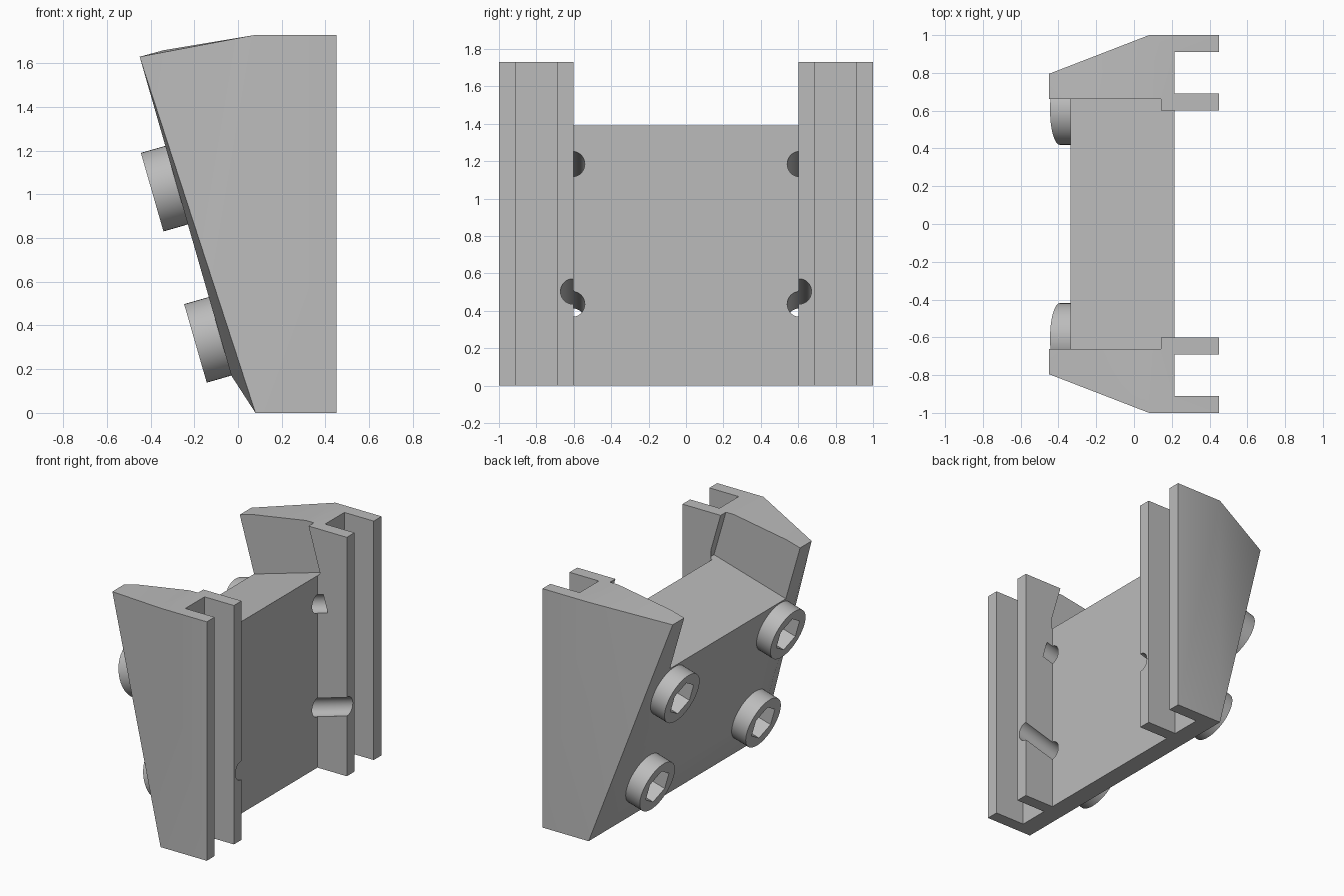
import bpy, bmesh, math
from mathutils import Matrix, Vector

if "Cube" in bpy.data.objects:
    bpy.data.objects.remove(bpy.data.objects["Cube"], do_unlink=True)

TILT = math.atan(0.288)      # lean of the sloped face
gray = bpy.data.materials.new("plain gray")
gray.use_nodes = True
gray.diffuse_color = (0.5, 0.5, 0.5, 1)
gray.node_tree.nodes["Principled BSDF"].inputs["Base Color"].default_value = (0.5, 0.5, 0.5, 1)


def make(name, bm):
    bmesh.ops.recalc_face_normals(bm, faces=bm.faces)
    mesh = bpy.data.meshes.new(name)
    bm.to_mesh(mesh)
    bm.free()
    mesh.materials.append(gray)
    ob = bpy.data.objects.new(name, mesh)
    bpy.context.collection.objects.link(ob)
    return ob


def tilted(x, y, z):
    """Frame whose x runs into the sloped face and z runs up it."""
    return Matrix.Translation((x, y, z)) @ Matrix.Rotation(-TILT, 4, 'Y')


def box(name, low, high, frame=Matrix()):
    bm = bmesh.new()
    bmesh.ops.create_cube(bm, size=1)
    low, high = Vector(low), Vector(high)
    for v in bm.verts:
        v.co = frame @ ((low + high) / 2 + v.co * (high - low))
    return make(name, bm)


def prism(name, sides, radius, x0, x1, frame):
    bm = bmesh.new()
    rings = []
    for x in (x0, x1):
        angles = [math.tau * k / sides for k in range(sides)]
        rings.append([bm.verts.new(frame @ Vector((x, radius * math.sin(a), radius * math.cos(a))))
                      for a in angles])
        bm.faces.new(rings[-1])
    for k in range(sides):
        j = (k + 1) % sides
        bm.faces.new((rings[0][k], rings[0][j], rings[1][j], rings[1][k]))
    return make(name, bm)


def cut(ob, cutters):
    for c in cutters:
        c.hide_render = True
        mod = ob.modifiers.new("cut", 'BOOLEAN')
        mod.operation, mod.solver, mod.object = 'DIFFERENCE', 'EXACT', c
    bpy.context.view_layer.update()
    result = ob.evaluated_get(bpy.context.evaluated_depsgraph_get())
    mesh = bpy.data.meshes.new_from_object(result)
    ob.modifiers.clear()
    ob.data = mesh
    for c in cutters:
        bpy.data.objects.remove(c, do_unlink=True)


def smooth(ob):
    bpy.ops.object.select_all(action='DESELECT')
    ob.select_set(True)
    bpy.context.view_layer.objects.active = ob
    bpy.ops.object.shade_smooth_by_angle(angle=math.radians(30))


# Wedge block: convex hull of its corners, mirrored across y
corners = [(0.45, 1, 0), (0.45, 1, 1.73), (0.08, 1, 0), (0.08, 1, 1.73),
           (-0.45, 0.795, 1.63), (-0.34, 0.663, 1.66), (-0.03, 0.8, 0.17)]
bm = bmesh.new()
for x, y, z in corners:
    for side in (1, -1):
        bm.verts.new((x, y * side, z))
bmesh.ops.convex_hull(bm, input=bm.verts)
bmesh.ops.dissolve_limit(bm, angle_limit=0.002, verts=bm.verts, edges=bm.edges)
body = make("mount_body", bm)

# Rear recess, two rail slots, and the tilted opening between the wings
notch = tilted(0.24, 0, 1.397)
cutters = [box("recess", (0.215, -0.602, -1), (1, 0.602, 3)),
           box("opening", (-2, -0.663, 0), (0, 0.663, 2), notch),
           box("opening_back", (-2, -0.602, 0), (1, 0.602, 2), notch)]
for side in (1, -1):
    ys = sorted((0.69 * side, 0.91 * side))
    cutters.append(box("slot", (0.215, ys[0], -1), (1, ys[1], 3)))

# Four bolt heads with hex sockets, and the bolt holes behind them
heads = []
for level, x, z in (("upper", -0.289, 1.04), ("lower", -0.091, 0.348)):
    for label, side in (("left", 1), ("right", -1)):
        frame = tilted(x, 0.606 * side, z)
        cutters.append(prism("hole", 32, 0.065, -0.05, 0.592, frame))
        head = prism(f"{level}_{label}_bolt_head", 48, 0.187, -0.108, 0.02, frame)
        cut(head, [prism("socket", 6, 0.125, -0.3, 0.3, frame)])
        heads.append(head)

cut(body, cutters)
for ob in [body] + heads:
    smooth(ob)
